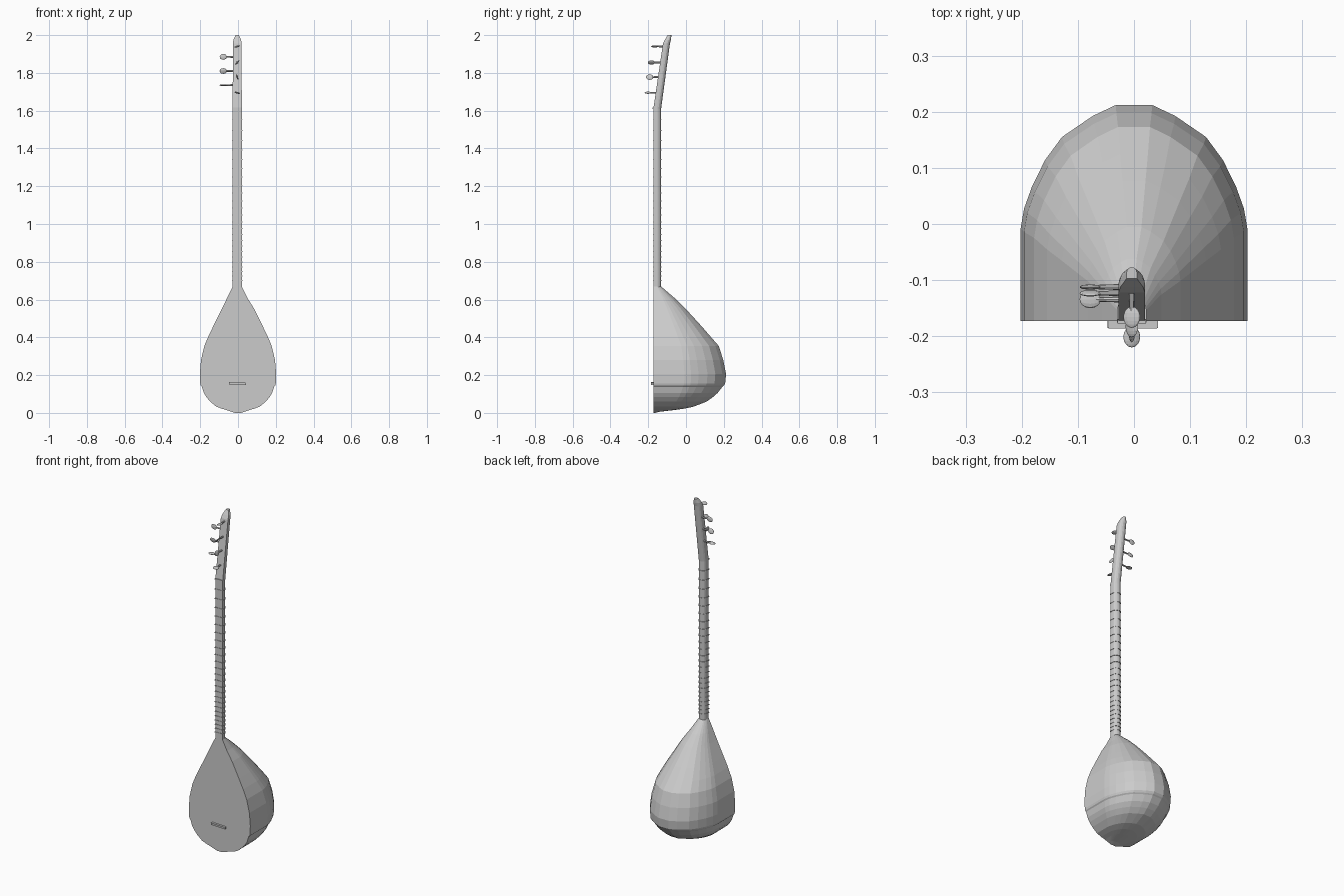
import bpy, bmesh, math
from mathutils import Vector, Matrix

if "Cube" in bpy.data.objects:
    bpy.data.objects.remove(bpy.data.objects["Cube"])

grey = bpy.data.materials.new("plain grey")
grey.diffuse_color = (0.6, 0.6, 0.6, 1)
grey.use_nodes = True
grey.node_tree.nodes["Principled BSDF"].inputs["Base Color"].default_value = grey.diffuse_color
FRONT = -0.173
NX = -0.004   # neck centre line


def finish(bm, name):
    bmesh.ops.recalc_face_normals(bm, faces=bm.faces)
    me = bpy.data.meshes.new(name)
    bm.to_mesh(me)
    bm.free()
    me.materials.append(grey)
    ob = bpy.data.objects.new(name, me)
    bpy.context.collection.objects.link(ob)
    return ob


def loft(name, rings):
    """Skin closed rings of equal length and cap both ends."""
    bm = bmesh.new()
    vs = [[bm.verts.new(p) for p in r] for r in rings]
    n = len(rings[0])
    for a, b in zip(vs, vs[1:]):
        for i in range(n):
            j = (i + 1) % n
            bm.faces.new((a[i], a[j], b[j], b[i]))
    bm.faces.new(vs[0])
    bm.faces.new(vs[-1])
    return finish(bm, name)


def box(name, size, loc, rot_y=0):
    bm = bmesh.new()
    m = Matrix.Translation(loc) @ Matrix.Rotation(rot_y, 4, 'Y') @ Matrix.Diagonal((*size, 1))
    bmesh.ops.create_cube(bm, size=1, matrix=m)
    return finish(bm, name)


# bowl: half section (width, depth fractions), mirrored, lofted up z
half = [(1, 0), (1, .22), (1, .42), (.97, .51), (.9, .61), (.785, .73),
        (.635, .835), (.365, .93), (.16, .98)]
section = half + [(-u, v) for u, v in reversed(half)]
# z, half width, back y
stations = [(0, .015, -.165), (.006, .034, -.14), (.015, .06, -.06), (.022, .085, -.01),
            (.033, .115, .045), (.06, .147, .115), (.083, .167, .148), (.106, .181, .175),
            (.138, .191, .2), (.144, .197, .207), (.155, .2, .215), (.206, .202, .22), (.28, .196, .205),
            (.355, .178, .18), (.41, .155, .131), (.465, .128, .082),
            (.555, .083, -.002), (.61, .053, -.06), (.67, .023, -.132)]
loft("bowl_body", [[(u * w + (NX if z > .6 else 0), FRONT + v * (b - FRONT), z) for u, v in section]
                   for z, w, b in stations])


# D-shaped section for the neck, frets and headstock
def d_ring(z, hw, front, back, steps=8):
    mid = back - min(hw, (back - front) * .55)
    pts = [(NX - hw, front, z), (NX + hw, front, z)]
    for i in range(steps + 1):
        a = math.pi * i / steps
        pts.append((NX + hw * math.cos(a), mid + (back - mid) * math.sin(a), z))
    return pts


loft("neck", [d_ring(.64, .024, FRONT, -.132), d_ring(1.612, .024, FRONT, -.132)])
loft("headstock", [d_ring(1.608, .024, FRONT, -.132), d_ring(1.955, .0235, -.122, -.085),
                   d_ring(1.975, .02, -.112, -.08), d_ring(2.0, .009, -.097, -.077)])

# tied frets, spaced by a 17-step octave
for n in range(1, 25):
    z = .155 + 1.455 * 2 ** (-n / 17)
    loft("fret_%02d" % n, [d_ring(z - .0025, .0265, FRONT - .0025, -.1295),
                           d_ring(z + .0025, .0265, FRONT - .0025, -.1295)])

# bridge and nut
box("bridge", (.09, .014, .012), (-.002, -.178, .155), math.radians(2))
box("bridge_top", (.086, .006, .005), (-.002, -.183, .156), math.radians(2))
box("nut", (.05, .008, .008), (NX, FRONT, 1.612))


# tuning pegs: tapered shaft and flat paddle head
def peg(name, start, direction, length, roll):
    bm = bmesh.new()
    bmesh.ops.create_cone(bm, cap_ends=True, segments=8, radius1=.0055, radius2=.0035,
                          depth=length - .02, matrix=Matrix.Translation((0, 0, (length - .02) / 2)))
    bmesh.ops.create_uvsphere(bm, u_segments=12, v_segments=8, radius=1,
                              matrix=Matrix.Translation((0, 0, length - .019)) @
                              Matrix.Diagonal((.0155, .0045, .019, 1)))
    q = Vector(direction).to_track_quat('Z', 'Y').to_matrix().to_4x4()
    bm.transform(Matrix.Translation(start) @ q @ Matrix.Rotation(math.radians(roll), 4, 'Z'))
    finish(bm, name)


def head_y(z):
    return FRONT + (z - 1.61) * .148


for i, (z, roll) in enumerate([(1.94, 15), (1.855, 45), (1.778, 105), (1.695, -15)]):
    y = head_y(z) + .01
    peg("front_peg_%d" % (i + 1), (NX, y, z), (0, -1, 0), y + (.185, .202, .211, .22)[i], roll)
for i, (z, roll) in enumerate([(1.885, 60), (1.81, 75), (1.735, 0)]):
    peg("side_peg_%d" % (i + 1), (-.02, head_y(z) + .02, z), (-1, 0, 0), .077, roll + 30 * (i == 0))
